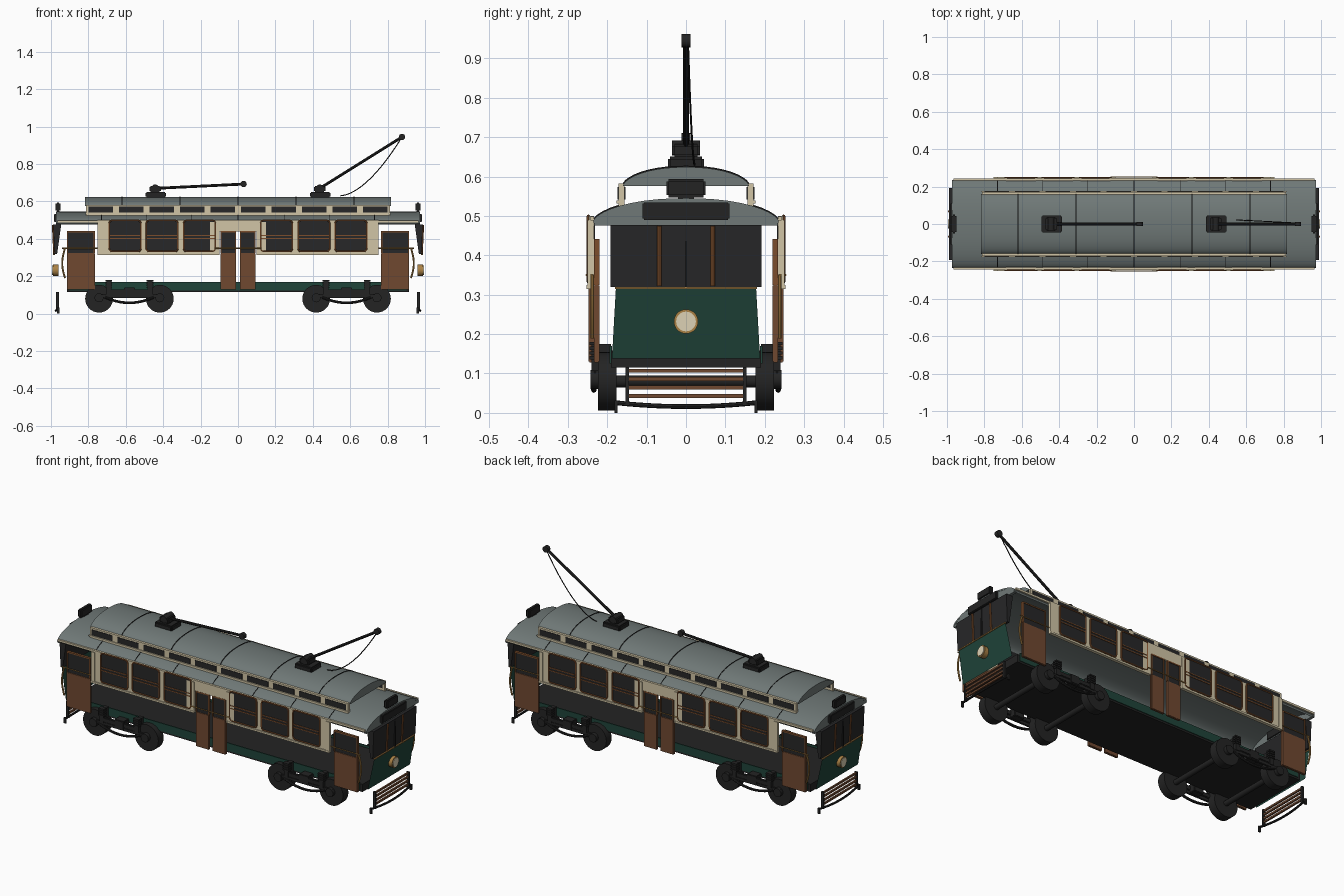
import bpy, bmesh, math
from mathutils import Vector, Matrix

old = bpy.data.objects.get("Cube")
if old:
    bpy.data.objects.remove(old, do_unlink=True)


def material(name, r, g, b):
    m = bpy.data.materials.new(name)
    m.use_nodes = True
    m.diffuse_color = (r, g, b, 1)
    p = m.node_tree.nodes["Principled BSDF"]
    p.inputs["Base Color"].default_value = (r, g, b, 1)
    p.inputs["Roughness"].default_value = 0.7
    return m


GREY = material("roof_grey", .16, .19, .185)
CREAM = material("cream_paint", .64, .56, .38)
BLACK = material("black_iron", .017, .017, .017)
GLASS = material("dark_glass", .02, .02, .021)
WOOD = material("door_wood", .16, .066, .03)
TRIM = material("window_trim", .2, .075, .025)
GOLD = material("brass", .4, .22, .06)
GREEN = material("dark_green", .014, .058, .042)
LAMP = material("lamp_lens", .72, .64, .46)


def finish(name, bm, mat, mirror="", smooth=False):
    """Turn a bmesh into an object, mirrored over the named axes."""
    bmesh.ops.recalc_face_normals(bm, faces=bm.faces)
    me = bpy.data.meshes.new(name)
    bm.to_mesh(me)
    bm.free()
    me.materials.append(mat)
    ob = bpy.data.objects.new(name, me)
    bpy.context.collection.objects.link(ob)
    if mirror:
        mod = ob.modifiers.new("Mirror", "MIRROR")
        mod.use_axis = ["x" in mirror, "y" in mirror, "z" in mirror]
        mod.use_mirror_merge = False
    if smooth:
        bpy.ops.object.select_all(action="DESELECT")
        ob.select_set(True)
        bpy.context.view_layer.objects.active = ob
        bpy.ops.object.shade_smooth_by_angle(angle=math.radians(35))
    return ob


def boxes(name, mat, spans, mirror="", bevel=0):
    """Each span is (x0, x1, y0, y1, z0, z1)."""
    bm = bmesh.new()
    for x0, x1, y0, y1, z0, z1 in spans:
        mid = Matrix.Translation(((x0 + x1) / 2, (y0 + y1) / 2, (z0 + z1) / 2))
        size = Matrix.Diagonal((x1 - x0, y1 - y0, z1 - z0, 1))
        bmesh.ops.create_cube(bm, size=1, matrix=mid @ size)
    if bevel:
        bmesh.ops.bevel(bm, geom=bm.edges[:], offset=bevel, segments=2, affect="EDGES")
    return finish(name, bm, mat, mirror)


def prism(name, mat, profile, axis, lo, hi, mirror="", smooth=False):
    """Extrude a profile: (y, z) along x, or (x, z) along y."""
    bm = bmesh.new()
    at = (lambda p, t: (t, p[0], p[1])) if axis == "x" else (lambda p, t: (p[0], t, p[1]))
    f = bm.faces.new([bm.verts.new(at(p, lo)) for p in profile])
    ext = bmesh.ops.extrude_face_region(bm, geom=[f])
    move = (hi - lo, 0, 0) if axis == "x" else (0, hi - lo, 0)
    bmesh.ops.translate(bm, verts=[v for v in ext["geom"] if isinstance(v, bmesh.types.BMVert)], vec=move)
    return finish(name, bm, mat, mirror, smooth)


def tubes(name, mat, paths, radius, mirror="", closed=False, sides=8, ref=(0, 1, 0)):
    """Sweep a round section along each path (paths must not run along ref)."""
    bm = bmesh.new()
    for path in paths:
        pts = [Vector(p) for p in path]
        n, rings = len(pts), []
        for i, p in enumerate(pts):
            a = pts[i - 1] if i or closed else p
            b = pts[(i + 1) % n] if i < n - 1 or closed else p
            t = (b - a).normalized()
            u = Vector(ref).cross(t).normalized()
            v = t.cross(u)
            angles = [math.tau * k / sides for k in range(sides)]
            rings.append([bm.verts.new(p + radius * (u * math.cos(w) + v * math.sin(w))) for w in angles])
        for i in range(n if closed else n - 1):
            r, q = rings[i], rings[(i + 1) % n]
            for k in range(sides):
                bm.faces.new((r[k], r[(k + 1) % sides], q[(k + 1) % sides], q[k]))
        if not closed:
            bm.faces.new(rings[0])
            bm.faces.new(rings[-1])
    return finish(name, bm, mat, mirror, True)


def discs(name, mat, spots, radius, axis, depth, mirror="", sides=32):
    bm = bmesh.new()
    turn = Matrix.Rotation(math.pi / 2, 4, "Y" if axis == "x" else "X")
    for s in spots:
        bmesh.ops.create_cone(bm, cap_ends=True, segments=sides, radius1=radius, radius2=radius,
                              depth=depth, matrix=Matrix.Translation(s) @ turn)
    return finish(name, bm, mat, mirror, True)


def arch(width, base, height, steps=20):
    """Shallow roof curve from +y to -y."""
    ts = [math.cos(math.pi * i / steps) for i in range(steps + 1)]
    return [(width * t, base + height * max(0, 1 - abs(t) ** 2.2) ** .6) for t in ts]


def round_rect(x, y, z, w, h, r=.015):
    pts = []
    for k, (sx, sz) in enumerate(((1, 1), (-1, 1), (-1, -1), (1, -1))):
        for j in range(4):
            a = math.pi / 2 * (k + j / 3)
            pts.append((x + sx * (w / 2 - r) + r * math.cos(a), y, z + sz * (h / 2 - r) + r * math.sin(a)))
    return pts


# Roofs: thin main shell with hooded ends, and a raised upper deck
outer, inner = arch(.236, .485, .06), arch(.23, .477, .06)
prism("main_roof", GREY, outer + inner[::-1], "x", -.972, .972, smooth=True)
prism("roof_hood", GREY, arch(.234, .476, .064), "x", .955, .971, "x", True)
prism("upper_roof", GREY, arch(.16, .576, .048), "x", -.817, .817, smooth=True)
ribs = [[(x, y, z + .001) for y, z in arch(.16, .576, .048)] for x in (-.62, -.31, 0, .31, .62)]
tubes("upper_roof_ribs", BLACK, ribs, .0025, sides=6, ref=(1, 0, 0))
ribs = [[(x, y, z + .001) for y, z in arch(.236, .485, .06) if y > .16] for x in (0, .25, .49, .73)]
tubes("main_roof_ribs", BLACK, ribs, .002, "xy", sides=6, ref=(1, 0, 0))
boxes("roof_gutter", CREAM, [(-.965, .965, .233, .243, .488, .499)], "y")
boxes("clerestory_wall", CREAM, [(-.812, .812, .156, .171, .522, .582)], "y")
boxes("clerestory_windows", GLASS, [(.082 + .163 * i - .066, .082 + .163 * i + .066, .154, .1735, .542, .573)
                                    for i in range(5)], "xy")
boxes("clerestory_sill", CREAM, [(-.815, .815, .17, .176, .532, .539)], "y")

# Side walls with six windows each and a pair of middle doors
wall_spans = [(.1, .75, .234, .246, .315, .5), (0, .1, .234, .246, .44, .5),
              (.1, .15, .24, .25, .315, .49), (.728, .75, .24, .25, .315, .49)]
boxes("side_wall", CREAM, wall_spans, "xy")
centres = [.206, .406, .604]
boxes("side_windows", GLASS, [(x - .08, x + .08, .231, .249, .336, .496) for x in centres], "xy")
tubes("window_frames", TRIM, [round_rect(x, .248, .416, .168, .166) for x in centres], .0045, "xy", True)
boxes("window_bars", TRIM, [(x - .08, x + .08, .246, .252, z, z + .005) for x in centres for z in (.4, .416)], "xy")
boxes("wall_sill", CREAM, [(.1, .75, .244, .252, .315, .325)], "xy")


def door(name, x0, x1, y):
    zs = (.128, .325, .442)
    boxes(name + "_panel", WOOD, [(x0, x1, y - .014, y, zs[0], zs[1])], "xy", .002)
    boxes(name + "_glass", GLASS, [(x0 + .006, x1 - .006, y - .011, y - .003, zs[1], zs[2] - .005)], "xy")
    boxes(name + "_frame", TRIM, [(x0, x0 + .007, y - .014, y, zs[1], zs[2]), (x1 - .007, x1, y - .014, y, zs[1], zs[2]),
                                  (x0, x1, y - .014, y, zs[2] - .007, zs[2])], "xy")


door("middle_door", .01, .094, .247)
door("cab_door", .765, .915, .234)

# Brass rails beside the doors
tubes("cab_grab_rail", GOLD, [[(.925 + .015 * math.sin(math.pi * i / 10), .238, .19 + .016 * i)
                               for i in range(11)]], .005, "xy")
tubes("cab_cross_rail", GOLD, [[(.73, .24, .35), (.94, .24, .35)]], .003, "xy")
tubes("middle_cross_rail", GOLD, [[(-.125, .252, .35), (.125, .252, .35)]], .003, "y")

# Floor and green sills
boxes("floor", BLACK, [(-.915, .915, -.19, .19, .115, .158)])
boxes("floor_sill", GREEN, [(-.9, .9, .188, .194, .125, .17)], "y")

# Cab ends: slanted glass, mullions, green apron, lamp and boards
prism("cab_window", GLASS, [(.945, .477), (.988, .477), (.981, .32), (.967, .32)], "y", -.192, .192, "x")
tubes("cab_mullions", TRIM, [[(.989, .068, .475), (.982, .068, .322)]], .006, "xy")
boxes("cab_centre_post", BLACK, [(.98, .99, -.003, .003, .32, .475)], "x")
apron = bmesh.new()
for s in (1, -1):
    corners = [(.984, -.178, .317), (.984, .178, .317), (.95, .188, .138), (.95, -.188, .138)]
    off = 0 if s > 0 else .003
    apron.faces.new([apron.verts.new((x - off, y, z)) for x, y, z in corners][::s])
finish("cab_apron", apron, GREEN, "x")
boxes("apron_trim", GOLD, [(.978, .988, -.18, .18, .314, .32)], "x")
discs("headlamp_rim", GOLD, [(.975, 0, .232)], .031, "x", .03, "x")
discs("headlamp_lens", LAMP, [(.979, 0, .232)], .025, "x", .029, "x")
boxes("destination_board", BLACK, [(.95, .985, -.11, .11, .49, .534)], "x", .003)
boxes("route_box", BLACK, [(.95, .975, -.05, .05, .547, .594)], "x", .006)
boxes("route_box_stand", BLACK, [(.955, .968, -.02, .02, .53, .55)], "x")

# Lifeguard below each end
zs = (.043, .064, .086, .107)
boxes("guard_slats", WOOD, [(.96, .969, -.146, .146, z - .005, z + .005) for z in zs], "x")
boxes("guard_posts", BLACK, [(.957, .972, .145, .154, .02, .115), (.955, .968, .174, .182, 0, .032)], "xy")
tubes("guard_bar", BLACK, [[(.974 - .014 * t * t, .18 * t, .016 + .01 * t * t)
                            for t in [i / 6 - 1 for i in range(13)]]], .006, "x", ref=(1, 0, 0))

# Trucks: wheels, axles, side frames, springs
axles = (.418, .743)
mid = sum(axles) / 2
discs("wheels", BLACK, [(x, .2, .08) for x in axles], .074, "y", .048, "xy", 40)
discs("axles", BLACK, [(x, 0, .08) for x in axles], .015, "y", .4, "x", 12)
discs("axle_boxes", BLACK, [(x, .233, .085) for x in axles], .024, "y", .02, "xy", 16)
boxes("truck_frame", BLACK, [(mid - .12, mid + .12, .222, .238, .105, .13), (mid - .18, mid + .18, .226, .236, .085, .105),
                             (mid - .03, mid + .03, .19, .24, .09, .14)], "xy", .003)
tubes("truck_tie_bar", BLACK, [[(mid + .13 * t, .234, .058 + .03 * t * t)
                                for t in [i / 5 - 1 for i in range(11)]]], .007, "xy")
springs = [(x, .232, .14 + .012 * i) for x in (mid - .11, mid + .11) for i in range(4)]
boxes("truck_springs", BLACK, [(x - .018, x + .018, y - .013, y + .013, z - .004, z + .004)
                               for x, y, z in springs], "xy")
boxes("spring_cores", BLACK, [(x - .013, x + .013, .19, .24, .1, .175) for x in (mid - .11, mid + .11)], "xy")

# Trolley poles: one lowered, one raised with a rope
for name, x, tip in (("lowered", -.443, (.03, 0, .693)), ("raised", .437, (.877, 0, .945))):
    boxes(name + "_pole_base", BLACK, [(x - .052, x + .058, -.046, .046, .62, .651),
                                       (x - .03, x + .03, -.035, .035, .65, .682)], bevel=.006)
    tubes(name + "_pole", BLACK, [[(x, 0, .67), tip]], .0075)
    discs(name + "_pole_pivot", BLACK, [(x, 0, .672)], .019, "y", .07, sides=16)
    discs(name + "_pole_wheel", BLACK, [tip], .017, "y", .022, sides=16)
rope = [(.877 - .33 * t, .005 + .017 * t, .945 - .315 * (1 - (1 - t) ** 1.7)) for t in [i / 12 for i in range(13)]]
tubes("pole_rope", BLACK, [rope], .0028, sides=6)
